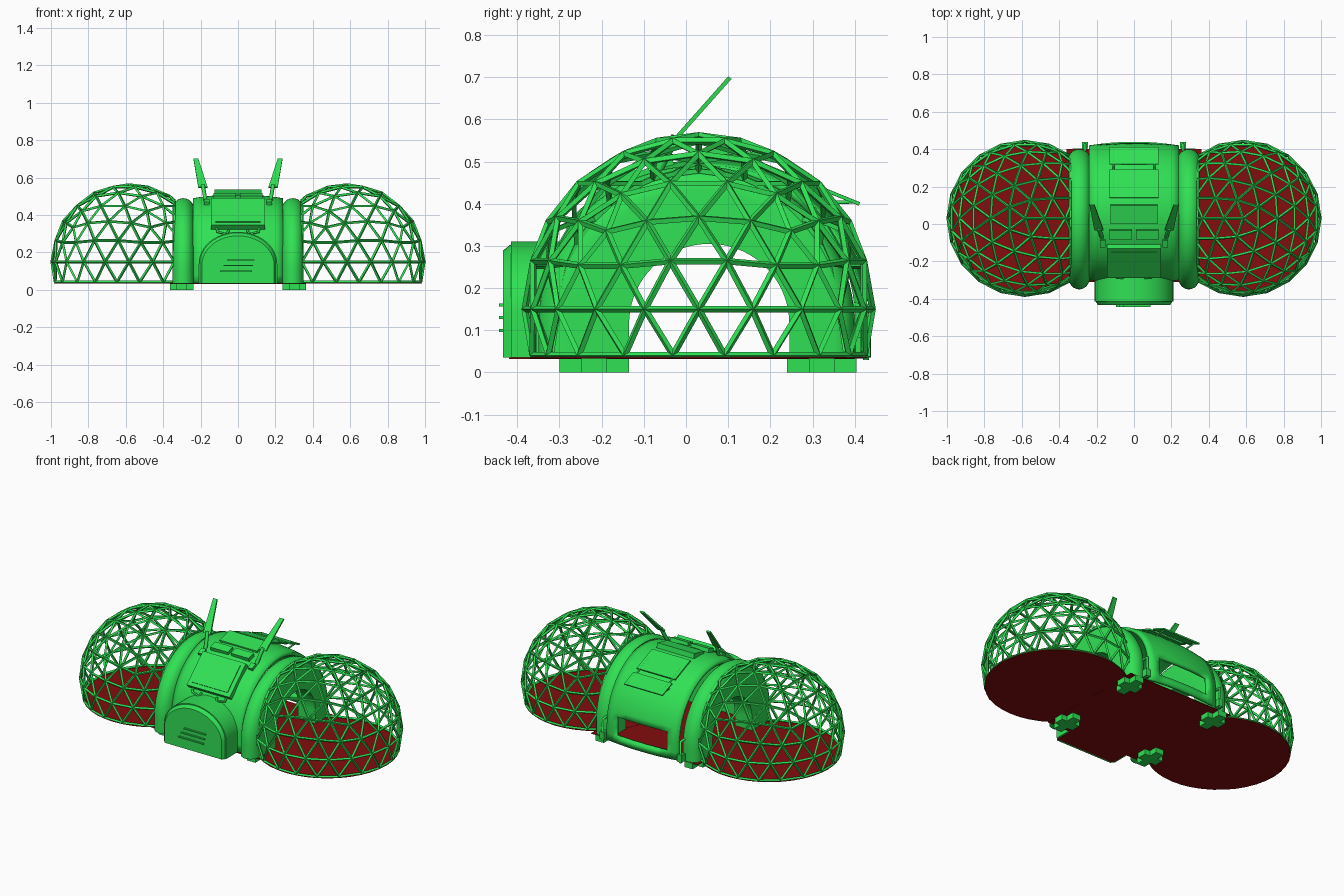
import bpy, bmesh
from math import sin, cos, pi, radians, sqrt, atan2
from mathutils import Matrix, Vector

if "Cube" in bpy.data.objects:
    bpy.data.objects.remove(bpy.data.objects["Cube"])


def material(name, rgb):
    m = bpy.data.materials.new(name)
    m.use_nodes = True
    m.diffuse_color = (*rgb, 1)
    m.node_tree.nodes["Principled BSDF"].inputs["Base Color"].default_value = (*rgb, 1)
    return m


GREEN = material("bright green", (0.03, 0.75, 0.09))
RED = material("dark red", (0.23, 0.004, 0.004))
GROUND = 0.035
BODY_Y, BODY_Z, BODY_R = 0.06, 0.13, 0.38


def finish(name, bm, mat=GREEN, smooth=False):
    bmesh.ops.recalc_face_normals(bm, faces=bm.faces)
    me = bpy.data.meshes.new(name)
    bm.to_mesh(me)
    bm.free()
    me.materials.append(mat)
    ob = bpy.data.objects.new(name, me)
    bpy.context.collection.objects.link(ob)
    if smooth:
        bpy.ops.object.select_all(action='DESELECT')
        ob.select_set(True)
        bpy.context.view_layer.objects.active = ob
        bpy.ops.object.shade_smooth_by_angle(angle=radians(35))
    return ob


def box(name, loc, size, mat=GREEN, tilt=0.0):
    bm = bmesh.new()
    bmesh.ops.create_cube(bm, size=1, matrix=Matrix.Translation(loc)
                          @ Matrix.Rotation(tilt, 4, 'X') @ Matrix.Diagonal((*size, 1)))
    return finish(name, bm, mat)


def pipe(name, points, radius):
    cu = bpy.data.curves.new(name, 'CURVE')
    cu.dimensions = '3D'
    cu.bevel_depth = radius
    cu.bevel_resolution = 1
    cu.use_fill_caps = True
    sp = cu.splines.new('POLY')
    sp.points.add(len(points) - 1)
    for p, co in zip(sp.points, points):
        p.co = (*co, 1)
    cu.materials.append(GREEN)
    ob = bpy.data.objects.new(name, cu)
    bpy.context.collection.objects.link(ob)
    return ob


def arch(profile, centre_y, cz, levels, closed):
    """Sweep an (x, radius) profile up, over a half circle and down again."""
    bm = bmesh.new()
    stations = [(-1, z) for z in levels]
    stations += [(0, pi * i / 36) for i in range(37)]
    stations += [(1, z) for z in reversed(levels)]
    rows = []
    for side, v in stations:
        row = []
        for x, r in profile:
            cy = centre_y(r)
            co = (x, cy + side * r, v) if side else (x, cy - r * cos(v), cz + r * sin(v))
            row.append(bm.verts.new(co))
        rows.append(row)
    n = len(profile)
    for a, b in zip(rows, rows[1:]):
        for i in range(n if closed else n - 1):
            j = (i + 1) % n
            bm.faces.new((a[i], a[j], b[j], b[i]))
    if closed:
        bm.faces.new(rows[0])
        bm.faces.new(rows[-1])
    return bm


# Barrel-shaped central shell with an open window at the back
columns = [-0.24, -0.2, -0.17, -0.11, -0.05, 0.05, 0.11, 0.17, 0.2, 0.24]
shell = [(x, BODY_R - 0.01 - 0.02 * (x / 0.24) ** 2) for x in columns]
bm = arch(shell, lambda r: BODY_Y, BODY_Z, [GROUND, 0.08], False)
window = []
for f in bm.faces:
    c = f.calc_center_median()
    if c.y > BODY_Y and abs(c.x) < 0.17 and 0.08 < c.z < 0.195:
        window.append(f)
bmesh.ops.delete(bm, geom=window, context='FACES')
body = finish("central_shell", bm, smooth=True)
solid = body.modifiers.new("Thickness", 'SOLIDIFY')
solid.thickness = 0.02
solid.offset = 0

# Thick end rings, each with an arched doorway towards its dome
for side, s in (("left", 1), ("right", -1)):
    section = [(0.235 * s, 0.19)]
    for i in range(13):
        t = pi * i / 12
        section.append(((0.293 - 0.058 * cos(t)) * s, 0.317 + 0.058 * sin(t)))
    section.append((0.351 * s, 0.19))
    bm = arch(section, lambda r: 0.025 + 0.03 * (0.375 - r) / 0.185, 0.115, [GROUND], True)
    finish(side + "_end_ring", bm, smooth=True)

# Geodesic domes made of struts
R, DOME_X, DOME_Y, DOME_Z = 0.412, 0.583, 0.03, 0.15
for side, s in (("left", 1), ("right", -1)):
    bm = bmesh.new()
    bmesh.ops.create_icosphere(bm, subdivisions=3, radius=R)
    low = [v for v in bm.verts if v.co.z < -0.37 * R]
    bmesh.ops.delete(bm, geom=low, context='VERTS')
    for v in bm.verts:
        if v.co.z < -0.1 * R:
            v.co.z = GROUND + 0.006 - DOME_Z
        # the corner vertex points away from the body
        v.co = Vector((DOME_X * s - v.co.x * s, DOME_Y + v.co.y, DOME_Z + v.co.z))
    bmesh.ops.bisect_plane(bm, geom=bm.verts[:] + bm.edges[:] + bm.faces[:],
                           plane_co=(0.34 * s, 0, 0), plane_no=(-s, 0, 0), clear_outer=True)
    dome = finish(side + "_dome_struts", bm)
    wire = dome.modifiers.new("Struts", 'WIREFRAME')
    wire.thickness = 0.016
    wire.offset = 0
    wire.use_boundary = True
    wire.use_even_offset = True

    # Round dome floor
    bm = bmesh.new()
    bmesh.ops.create_cone(bm, cap_ends=True, segments=40, radius1=0.4, radius2=0.4, depth=0.004,
                          matrix=Matrix.Translation((DOME_X * s, DOME_Y, GROUND)))
    finish(side + "_dome_floor", bm, RED)

    # Cross-shaped feet under the ring
    for end, y in (("front", -0.218), ("back", 0.322)):
        box(f"{side}_{end}_foot_wide", (0.3 * s, y, 0.017), (0.125, 0.06, 0.034))
        box(f"{side}_{end}_foot_long", (0.3 * s, y, 0.0175), (0.055, 0.165, 0.035))

    # Antenna: thin rod with a tapered blade
    pipe(side + "_antenna_rod", [(0.165 * s, -0.09, 0.43), (0.188 * s, -0.025, 0.56)], 0.011)
    bm = bmesh.new()
    lower = [(0.163, -0.035, 0.55), (0.212, -0.035, 0.55)]
    upper = [(0.238, 0.1, 0.702), (0.212, 0.1, 0.702)]
    outline = [Vector((x * s, y, z)) for x, y, z in lower + upper]
    face = bm.faces.new([bm.verts.new(p) for p in outline])
    out = bmesh.ops.extrude_face_region(bm, geom=[face])
    for v in out["geom"]:
        if isinstance(v, bmesh.types.BMVert):
            v.co += Vector((0, 0.008, -0.006))
    finish(side + "_antenna_blade", bm)
    box(side + "_antenna_base", (0.168 * s, -0.095, 0.45), (0.03, 0.04, 0.06), tilt=radians(25))

    # Drain pipe at the back
    pipe(side + "_back_pipe", [(0.262 * s, 0.39, 0.16), (0.262 * s, 0.427, 0.158),
                               (0.262 * s, 0.427, 0.03)], 0.008)
    box(side + "_back_pipe_clamp", (0.262 * s, 0.42, 0.06), (0.03, 0.035, 0.045))

# Central floor
box("central_floor", (0, 0.045, GROUND - 0.001), (0.72, 0.71, 0.004), RED)
box("entrance_floor", (0, -0.355, GROUND - 0.001), (0.4, 0.13, 0.004), RED)


# Arched entrance with a rimmed front
def arched_block(name, half, height, y_front, y_back, bevel):
    bm = bmesh.new()
    spring = 0.14
    pts = [(half, GROUND)]
    pts += [(half * cos(pi * i / 24), spring + (height - spring) * sin(pi * i / 24))
            for i in range(25)]
    pts.append((-half, GROUND))
    front = [bm.verts.new((x * (1 - bevel), y_front, GROUND + (z - GROUND) * (1 - bevel)))
             for x, z in pts]
    back = [bm.verts.new((x, y_back, z)) for x, z in pts]
    bm.faces.new(front)
    bm.faces.new(back)
    for i in range(len(pts)):
        j = (i + 1) % len(pts)
        bm.faces.new((front[i], front[j], back[j], back[i]))
    return finish(name, bm, smooth=True)


arched_block("entrance_housing", 0.21, 0.31, -0.415, -0.25, 0.0)
arched_block("entrance_front_panel", 0.205, 0.305, -0.434, -0.414, 0.06)
for i in range(3):
    box(f"entrance_vent_{i + 1}", (-0.01 + 0.012 * i, -0.437, 0.1 + 0.03 * i),
        (0.17 - 0.012 * i, 0.012, 0.007))


# Hatches and boxes lying on the shell, placed by angle from the top
def on_shell(name, angle, x, width, length, thick, lift=0.0, tilt=0.0):
    a = radians(angle)
    r = BODY_R + lift
    box(name, (x, BODY_Y + r * sin(a), BODY_Z + r * cos(a)), (width, length, thick),
        tilt=-a + radians(tilt))


on_shell("front_hatch", -43, 0, 0.29, 0.215, 0.03)
on_shell("front_hatch_cover", -43, 0, 0.24, 0.17, 0.04)
on_shell("left_top_box", -17.5, 0.07, 0.12, 0.05, 0.035)
on_shell("right_top_box", -17.5, -0.07, 0.12, 0.05, 0.035)
on_shell("top_hatch", -1, 0, 0.25, 0.1, 0.03, tilt=12)

# Flat panels raised over the back slope
slope = atan2(-0.11, 0.27)
for name, y, length in (("large_back_panel", 0.215, 0.16), ("small_back_panel", 0.365, 0.1)):
    box(name, (0, y, 0.51 - (y - 0.14) * 0.407), (0.26, length, 0.008), tilt=slope)
for name, x in (("left_panel_strut", 0.11), ("right_panel_strut", -0.11)):
    pipe(name, [(x, 0.3, 0.4), (x, 0.4, 0.405)], 0.005)
    pipe(name + "_rail", [(x, 0.14, 0.51), (x, 0.41, 0.4)], 0.005)

# Bent rail above the entrance, following the shell
half = [(0.05, 0.318), (0.06, 0.298), (0.11, 0.31), (0.115, 0.345), (0.09, 0.36), (0.09, 0.38)]
rail = [(-x, z) for x, z in half] + [(x, z) for x, z in reversed(half)]
pipe("entrance_rail", [(x, BODY_Y - sqrt(BODY_R ** 2 - (z - BODY_Z) ** 2) - 0.008, z)
                       for x, z in rail], 0.007)
